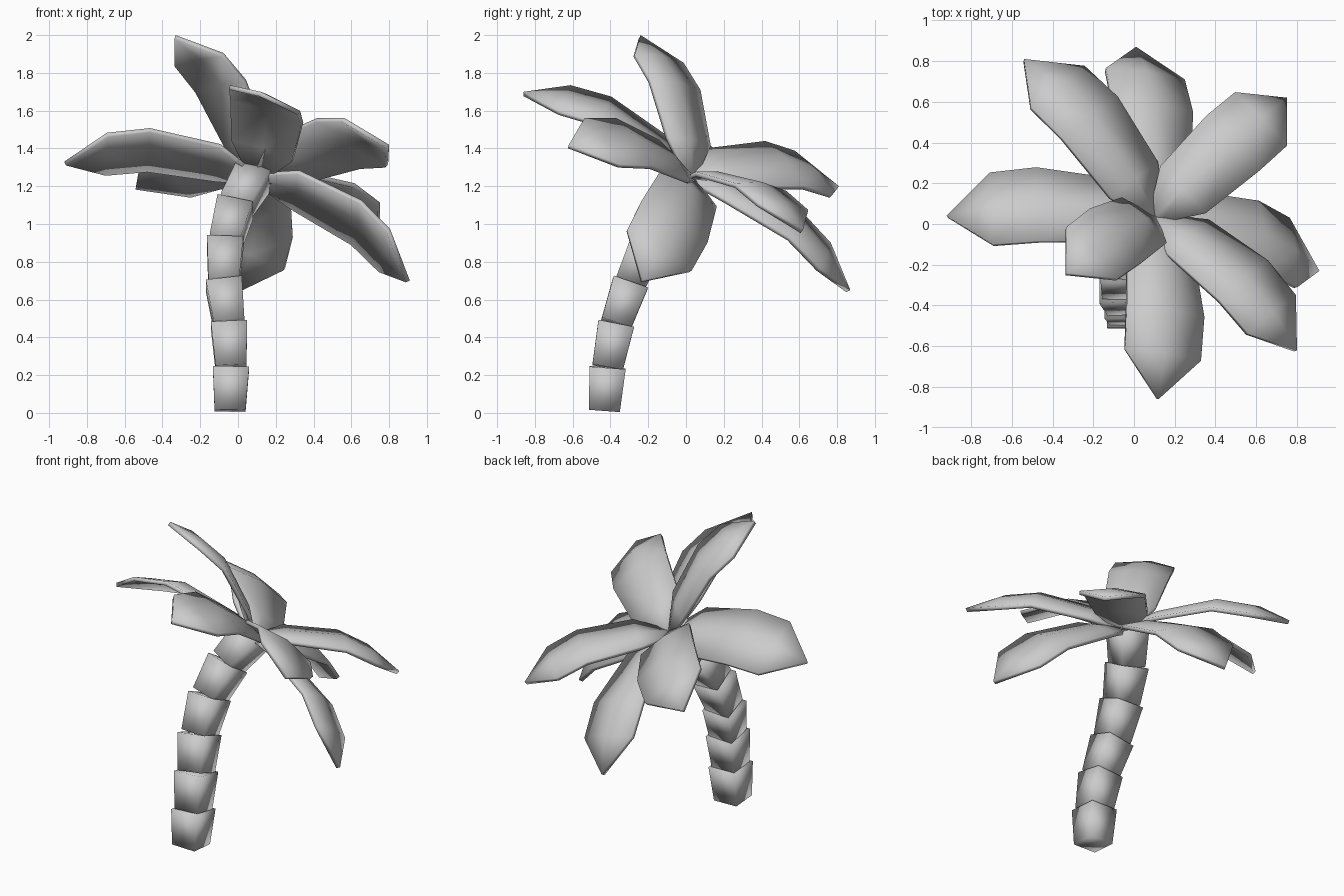
import bpy
from mathutils import Vector

if "Cube" in bpy.data.objects:
    bpy.data.objects.remove(bpy.data.objects["Cube"])

CROWN = Vector((0.10, 0.03, 1.25))
CROWN_UP = Vector((0.3, 0.55, 0.8))


def make_object(name, verts, faces, angle):
    mesh = bpy.data.meshes.new(name)
    mesh.from_pydata(verts, [], faces)
    mesh.shade_smooth()
    if angle:
        mesh.set_sharp_from_angle(angle=angle)
    obj = bpy.data.objects.new(name, mesh)
    bpy.context.collection.objects.link(obj)
    return obj


# Trunk: stacked square blocks that flare upward along a leaning path
path = [Vector(p) for p in (
    (-0.042, -0.432, 0.012), (-0.037, -0.415, 0.24), (-0.048, -0.37, 0.47),
    (-0.075, -0.295, 0.685), (-0.068, -0.20, 0.90), (-0.015, -0.085, 1.09),
    (0.088, 0.045, 1.265))]
for i, (lo, hi) in enumerate(zip(path, path[1:])):
    axis = (hi - lo).normalized()
    side = Vector((1, 0, 0))
    side = (side - axis * side.dot(axis)).normalized()
    depth = axis.cross(side)
    verts = [c + (side * a + depth * b) * r
             for c, r in ((lo, 0.082), (hi, 0.096))
             for a, b in ((-1, -1), (1, -1), (1, 1), (-1, 1))]
    faces = [(3, 2, 1, 0), (4, 5, 6, 7)]
    faces += [(k, (k + 1) % 4, (k + 1) % 4 + 4, k + 4) for k in range(4)]
    make_object(f"trunk_block_{i + 1}", verts, faces, None)

# Leaf outline rows: distance along, half width, lift of edge, lift of spine
ROWS = [(0.0, 0.04, 0.0, 0.01), (0.20, 0.175, 0.075, 0.095),
        (0.57, 0.205, 0.12, 0.15), (0.79, 0.20, 0.075, 0.10)]


def leaf(name, tip, across):
    d = Vector(tip) - CROWN
    size = d.length
    d.normalize()
    s = Vector(across)
    s = (s - d * s.dot(d)).normalized()
    n = d.cross(s)
    if n.dot(CROWN_UP) < 0:
        s, n = -s, -n
    verts = []
    for along, half, edge, spine in ROWS:
        for w, lift in ((-half, edge), (0, spine), (half, edge)):
            verts.append(CROWN + (d * along + s * w + n * lift) * size)
    verts.append(Vector(tip))
    faces = []
    for r in range(len(ROWS) - 1):
        for c in (0, 1):
            k = r * 3 + c
            faces.append((k, k + 3, k + 4, k + 1))
    last = 3 * (len(ROWS) - 1)
    t = len(verts) - 1
    faces += [(last, t, last + 1), (last + 1, t, last + 2)]
    obj = make_object(name, verts, faces, 1.0)
    mod = obj.modifiers.new("thickness", "SOLIDIFY")
    mod.thickness = 0.025
    mod.offset = -1


# Leaves: tip position and crosswise direction
leaf("leaf_top", (-0.33, -0.24, 2.0), (0.25, -0.26, 0.06))
leaf("leaf_front", (0.12, -0.86, 1.70), (0.38, -0.06, -0.14))
leaf("leaf_front_right", (0.80, -0.62, 1.42), (0.27, 0.21, -0.28))
leaf("leaf_back_right", (0.75, 0.62, 0.97), (-0.25, 0.26, -0.04))
leaf("leaf_right", (0.91, -0.23, 0.70), (-0.03, 0.34, -0.23))
leaf("leaf_back", (0.01, 0.87, 0.65), (-0.38, 0.06, 0.13))
leaf("leaf_back_left", (-0.54, 0.81, 1.20), (-0.26, -0.20, 0.23))
leaf("leaf_left", (-0.92, 0.04, 1.33), (-0.02, -0.35, 0.21))
